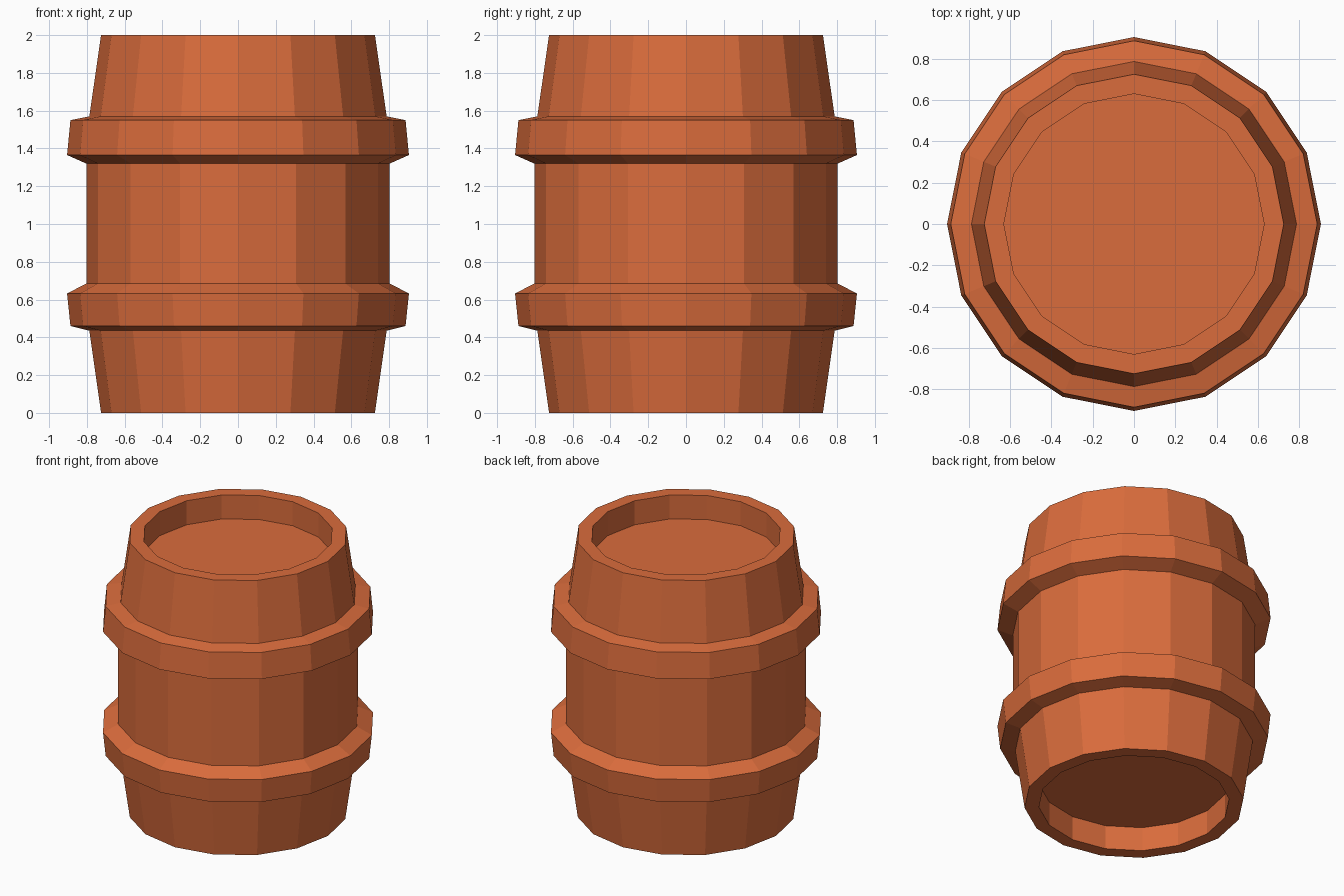
import bpy, bmesh
from math import cos, sin, tau

if "Cube" in bpy.data.objects:
    bpy.data.objects.remove(bpy.data.objects["Cube"])

SIDES = 16

wood = bpy.data.materials.new("orange_wood")
wood.diffuse_color = (0.70, 0.15, 0.045, 1)
wood.use_nodes = True
wood.node_tree.nodes["Principled BSDF"].inputs["Base Color"].default_value = wood.diffuse_color


def lathe(name, profile, caps=False):
    """Spin a (radius, z) profile listed from bottom to top, flat shaded."""
    bm = bmesh.new()
    rings = [[bm.verts.new((r * cos(tau * i / SIDES), r * sin(tau * i / SIDES), z))
              for i in range(SIDES)] for r, z in profile]
    for low, high in zip(rings, rings[1:]):
        for i in range(SIDES):
            j = (i + 1) % SIDES
            bm.faces.new((low[i], low[j], high[j], high[i]))
    if caps:
        bm.faces.new(rings[0][::-1])
        bm.faces.new(rings[-1])
    mesh = bpy.data.meshes.new(name)
    bm.to_mesh(mesh)
    bm.free()
    mesh.materials.append(wood)
    obj = bpy.data.objects.new(name, mesh)
    bpy.context.collection.objects.link(obj)
    return obj


# Barrel body with recessed lids at both ends
lathe("barrel_body", [
    (0.63, 0.175), (0.63, 0.0), (0.725, 0.0),
    (0.787, 0.435), (0.803, 0.685), (0.803, 1.32), (0.787, 1.57),
    (0.725, 2.0), (0.63, 2.0), (0.63, 1.825)], caps=True)

# Raised hoops, each wider on the edge facing the middle
lathe("lower_hoop", [(0.787, 0.435), (0.887, 0.46), (0.905, 0.632), (0.803, 0.685)])
lathe("upper_hoop", [(0.803, 1.32), (0.905, 1.365), (0.887, 1.55), (0.787, 1.57)])
